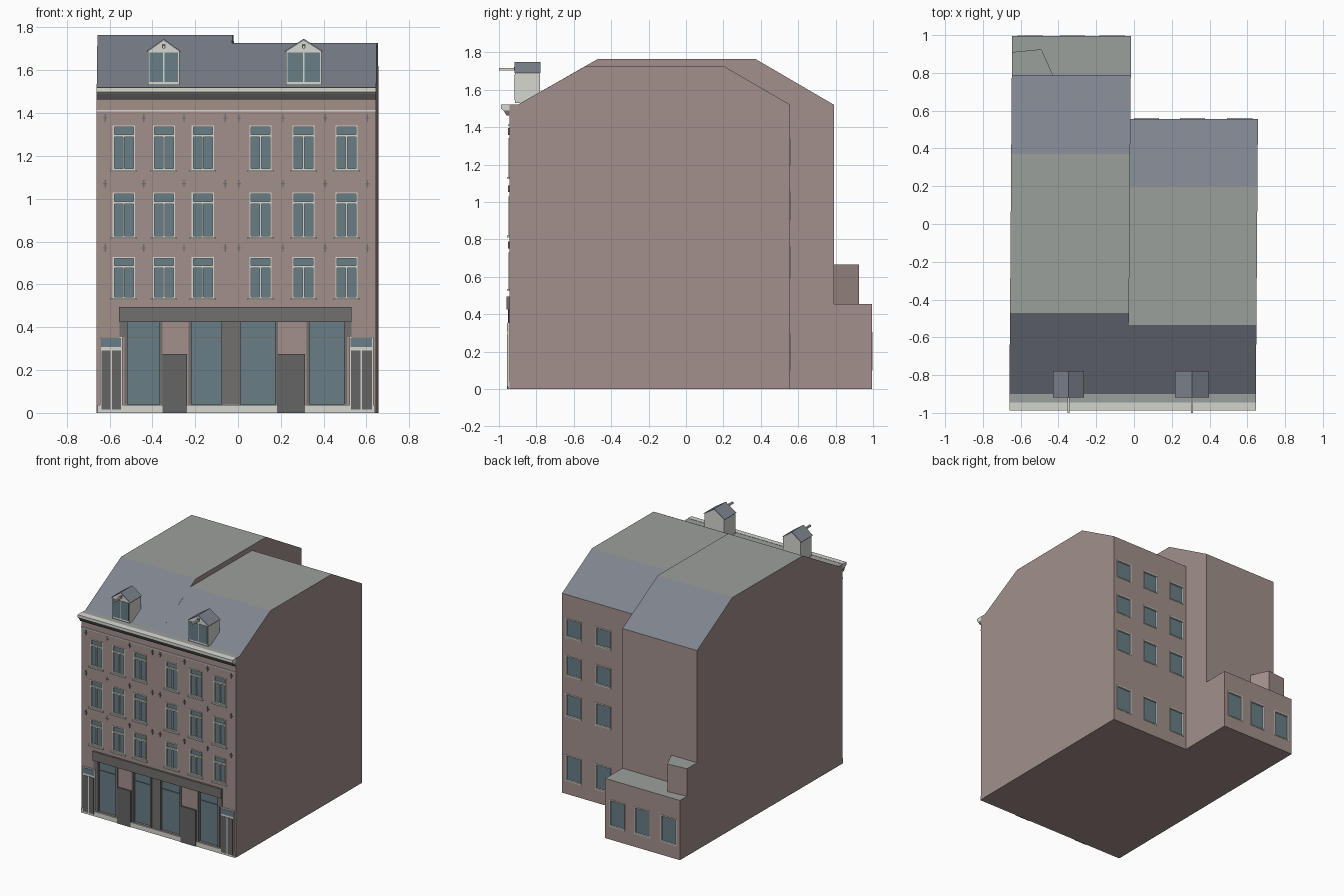
import bpy, bmesh

if "Cube" in bpy.data.objects:
    bpy.data.objects.remove(bpy.data.objects["Cube"])

def mat(name, r, g, b):
    m = bpy.data.materials.new(name)
    m.diffuse_color = (r, g, b, 1)
    m.use_nodes = True
    m.node_tree.nodes["Principled BSDF"].inputs["Base Color"].default_value = m.diffuse_color
    return m

BRICK = mat("brick", .36, .28, .26)
ROOF = mat("flat_roof", .33, .35, .33)
SLATE = mat("slate", .21, .23, .27)
WHITE = mat("paint", .68, .68, .64)
GLASS = mat("glass", .14, .21, .24)
DARK = mat("dark_trim", .13, .13, .13)
GREY = mat("grey_trim", .17, .16, .155)
F = -0.945          # facade plane
SKEW = 0.0075       # the side walls lean slightly in plan

def finish(name, bm, *mats):
    bmesh.ops.recalc_face_normals(bm, faces=bm.faces)
    me = bpy.data.meshes.new(name)
    bm.to_mesh(me)
    bm.free()
    for m in mats:
        me.materials.append(m)
    ob = bpy.data.objects.new(name, me)
    bpy.context.collection.objects.link(ob)
    return ob

def extrude(bm, pts, vec):
    f = bm.faces.new([bm.verts.new(p) for p in pts])
    r = bmesh.ops.extrude_face_region(bm, geom=[f])
    bmesh.ops.translate(bm, vec=vec, verts=[v for v in r["geom"] if isinstance(v, bmesh.types.BMVert)])

def house(name, x0, x1, profile):
    """Extrude a (y, z) profile along x; slopes and flats get roof materials."""
    bm = bmesh.new()
    extrude(bm, [(x0 + SKEW * y, y, z) for y, z in profile], (x1 - x0, 0, 0))
    bmesh.ops.recalc_face_normals(bm, faces=bm.faces)
    for f in bm.faces:
        nz = f.normal.z
        f.material_index = 1 if nz > .95 else 2 if nz > .3 else 0
    return finish(name, bm, BRICK, ROOF, SLATE)

# boxes of one part are collected and built as one object
parts = {}
def box(part, m, x0, x1, y0, y1, z0, z1):
    parts.setdefault(part, (m, []))[1].append((x0, x1, y0, y1, z0, z1))

def build(part):
    m, boxes = parts[part]
    bm = bmesh.new()
    for x0, x1, y0, y1, z0, z1 in boxes:
        extrude(bm, [(x0, y0, z0), (x1, y0, z0), (x1, y1, z0), (x0, y1, z0)], (0, 0, z1 - z0))
    return finish(part, bm, m)

# main volumes
left = house("left_house", -.653, -.023, [(F, 0), (F, 1.52), (-.9, 1.52), (-.47, 1.765),
             (.37, 1.765), (.79, 1.52), (.79, 0)])
right = house("right_house", -.023, .652, [(F, 0), (F, 1.52), (-.9, 1.52), (-.535, 1.727),
              (.2, 1.727), (.557, 1.52), (.557, 0)])
annex = house("rear_annex", -.653, -.023, [(.79, 0), (.79, .455), (.995, .455), (.995, 0)])
bm = bmesh.new()
extrude(bm, [(-.647, .79, .455), (-.646, .91, .455), (-.49, .925, .455), (-.43, .79, .455)], (0, 0, .21))
bmesh.ops.recalc_face_normals(bm, faces=bm.faces)
for f in bm.faces:
    f.material_index = int(f.normal.z > .9)
finish("annex_stair_block", bm, BRICK, ROOF)

# front windows: opening, glass, frame, transom, mullion, sill
COLS = (-.533, -.346, -.164, .105, .306, .507)
for z0, z1 in ((.535, .729), (.82, 1.028), (1.133, 1.341)):
    for c in COLS:
        a, b = c - .052, c + .052
        box("opening_cutter", None, a, b, F - .02, F + .014, z0, z1)
        box("front_glass", GLASS, a, b, F + .01, F + .016, z0, z1)
        n, y0, y1 = "front_window_frames", F - .003, F + .012
        box(n, WHITE, a, a + .008, y0, y1, z0, z1)
        box(n, WHITE, b - .008, b, y0, y1, z0, z1)
        box(n, WHITE, a, b, y0, y1, z1 - .007, z1)
        box(n, WHITE, a, b, y0, y1, z0, z0 + .007)
        box(n, WHITE, a, b, y0, y1, z1 - .052, z1 - .041)
        box(n, WHITE, c - .004, c + .004, y0, y1, z0, z1 - .045)
        box("front_sills", WHITE, a - .01, b + .01, F - .012, F + .01, z0 - .009, z0)

# wall anchors
for z in (.77, 1.07, 1.377):
    for x in (-.62, -.44, -.252, -.06, .005, .21, .407, .605):
        box("wall_anchors", GREY, x - .003, x + .003, F - .006, F, z - .018, z + .018)
        box("wall_anchors", GREY, x - .01, x + .01, F - .006, F, z - .003, z + .003)

# shop front
box("shop_fascia", GREY, -.555, .53, F - .014, F, .425, .495)
for a, b in ((-.523, -.36), (-.224, -.07), (.005, .178), (.327, .50)):
    box("opening_cutter", None, a, b, F - .02, F + .024, .04, .425)
    box("shop_glass", GLASS, a, b, F + .016, F + .026, .04, .425)
    box("shop_posts", GREY, a - .008, a + .006, F - .006, F + .02, .04, .425)
    box("shop_posts", GREY, b - .006, b + .008, F - .006, F + .02, .04, .425)
    box("shop_posts", GREY, a, b, F + .01, F + .02, .35, .354)
box("shop_posts", GREY, -.07, -.002, F - .004, F, .04, .425)
box("shop_posts", GREY, -.553, -.523, F - .004, F, .355, .425)
box("shop_posts", GREY, .50, .53, F - .004, F, .355, .425)
for a, b in ((-.352, -.238), (.183, .313)):
    box("shop_doors", DARK, a, b, F - .012, F, 0, .275)
for a, b in ((-.655, -.352), (-.238, .183), (.313, .64)):
    box("plinth", WHITE, a, b, F - .008, F, 0, .036)

# side entrance doors
for a, b in ((-.645, -.54), (.52, .632)):
    c = (a + b) / 2
    box("side_door_frames", WHITE, a, b, F - .009, F, .01, .355)
    box("side_door_transoms", GLASS, a + .006, b - .006, F - .012, F, .308, .349)
    for s, t in ((a + .007, c - .004), (c + .004, b - .007)):
        box("side_door_leaves", DARK, s, t, F - .012, F, .015, .292)

# cornice
bm = bmesh.new()
extrude(bm, [(-.66, y, z) for y, z in ((F, 1.488), (-.975, 1.488), (-.988, 1.498), (-.988, 1.52), (F, 1.522))], (1.305, 0, 0))
finish("cornice", bm, WHITE)
bm = bmesh.new()
extrude(bm, [(-.66, y, z) for y, z in ((F, 1.463), (-.96, 1.463), (-.975, 1.488), (F, 1.488))], (1.305, 0, 0))
finish("cornice_base", bm, GREY)
box("frieze_moulding", WHITE, -.66, .645, F - .006, F, 1.407, 1.414)

# rear windows
def rear(c, y, z0, z1):
    a, b = c - .067, c + .067
    box("opening_cutter", None, a, b, y - .015, y + .02, z0, z1)
    box("rear_glass", GLASS, a, b, y - .018, y - .011, z0, z1)
    for s, t, u, v in ((a, a + .008, z0, z1), (b - .008, b, z0, z1), (a, b, z0, z0 + .008), (a, b, z1 - .008, z1)):
        box("rear_window_frames", WHITE, s, t, y - .012, y + .003, u, v)

for c in (.56, .31, .066):
    for z0, z1 in ((.1, .297), (.59, .765), (.9, 1.055), (1.195, 1.34)):
        rear(c, .557, z0, z1)
for c in (-.115, -.327, -.55):
    rear(c, .995, .1, .305)

# dormers
for c, w in ((-.347, .077), (.307, .086)):
    a, b, y0, y1 = c - w, c + w, -.915, -.78
    box("dormer_bodies", WHITE, a + .004, b - .004, y0, y1, 1.53, 1.69)
    for s, t in ((a + .01, c - .003), (c + .003, b - .01)):
        box("dormer_glass", GLASS, s, t, y0 - .003, y0, 1.545, 1.682)
    box("dormer_hatches", DARK, c - .008, c + .008, y0 - .004, y0, 1.703, 1.722)
    box("hoist_beams", WHITE, c - .006, c + .006, -1.0, y0, 1.702, 1.716)
    bm = bmesh.new()
    extrude(bm, [(a + .006, y0, 1.688), (b - .006, y0, 1.688), (c, y0, 1.739)], (0, y1 - y0, 0))
    finish("dormer_gable", bm, WHITE)
    bm = bmesh.new()
    extrude(bm, [(a - .004, y0 - .003, 1.688), (c, y0 - .003, 1.747), (b + .004, y0 - .003, 1.688),
                 (b - .006, y0 - .003, 1.688), (c, y0 - .003, 1.738), (a + .006, y0 - .003, 1.688)], (0, .14, 0))
    finish("dormer_roof", bm, SLATE)

for p in parts:
    ob = build(p)
    if p == "opening_cutter":
        cutter = ob
        cutter.data.materials.clear()
        cutter.hide_render = True
        cutter.hide_viewport = True

# cut the window recesses
for ob in (left, right, annex):
    md = ob.modifiers.new("openings", "BOOLEAN")
    md.object = cutter
    md.operation = "DIFFERENCE"
    md.solver = "EXACT"
